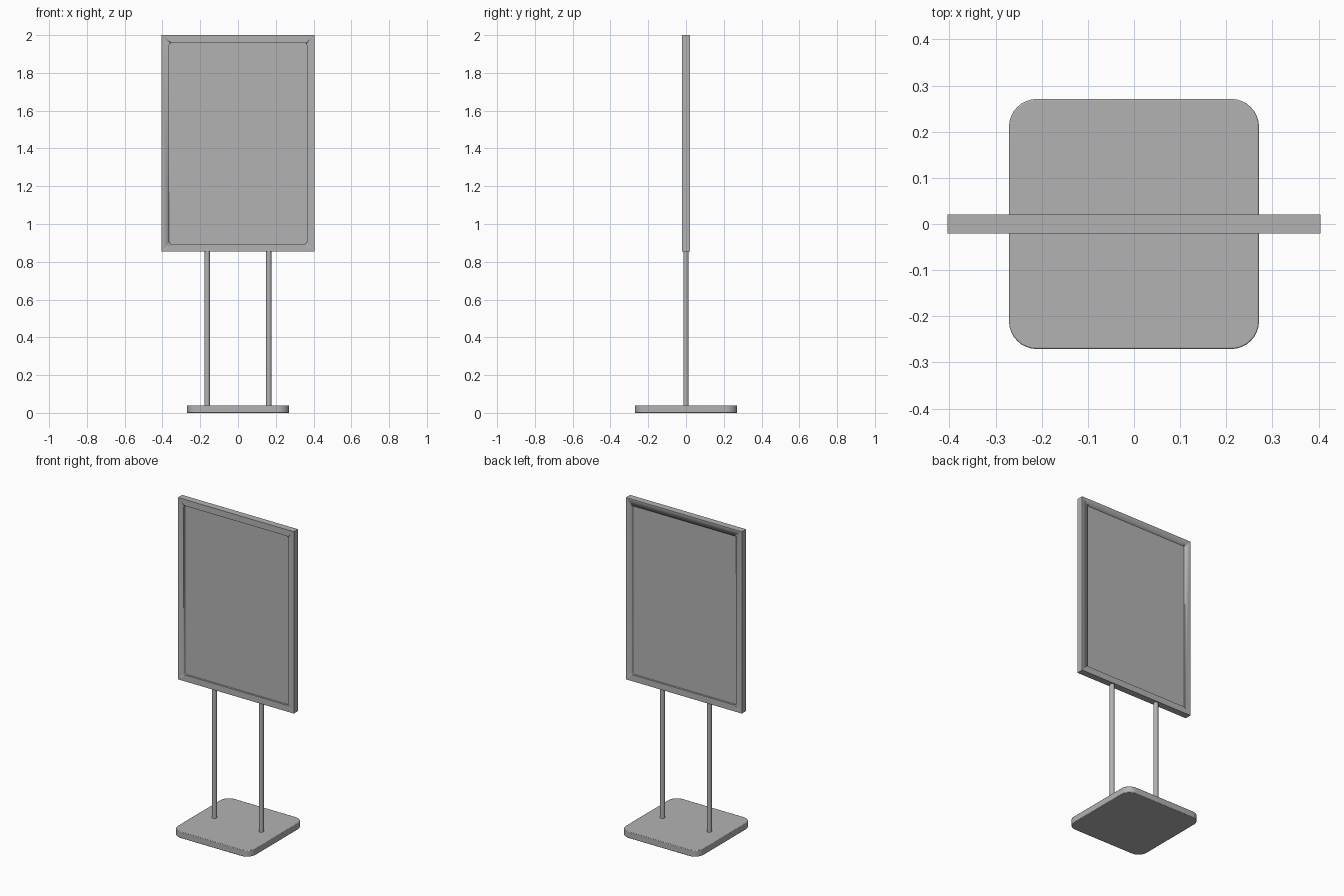
import bpy, bmesh
from math import pi, sin, cos
from mathutils import Matrix

cube = bpy.data.objects.get("Cube")
if cube:
    bpy.data.objects.remove(cube)

grey = bpy.data.materials.new("light grey")
grey.use_nodes = True
grey.diffuse_color = (0.45, 0.45, 0.45, 1)
grey.node_tree.nodes["Principled BSDF"].inputs["Base Color"].default_value = (0.45, 0.45, 0.45, 1)


def rounded_rect(w, h, r, n=8):
    """Outline of a rectangle with half sizes w, h and corner radius r."""
    pts = []
    for q, (sx, sy) in enumerate([(1, 1), (-1, 1), (-1, -1), (1, -1)]):
        for i in range(n + 1):
            a = (q + i / n) * pi / 2
            pts.append((sx * (w - r) + r * cos(a), sy * (h - r) + r * sin(a)))
    return pts


def finish(name, bm):
    bmesh.ops.recalc_face_normals(bm, faces=bm.faces)
    mesh = bpy.data.meshes.new(name)
    bm.to_mesh(mesh)
    bm.free()
    mesh.materials.append(grey)
    ob = bpy.data.objects.new(name, mesh)
    bpy.context.collection.objects.link(ob)
    bpy.ops.object.select_all(action="DESELECT")
    ob.select_set(True)
    bpy.context.view_layer.objects.active = ob
    bpy.ops.object.shade_smooth_by_angle(angle=pi / 6)
    return ob


def slab(name, w, h, r, depth, matrix):
    """Rounded plate, extruded along its local z from 0 to depth."""
    bm = bmesh.new()
    face = bm.faces.new([bm.verts.new((x, y, 0)) for x, y in rounded_rect(w, h, r)])
    top = bmesh.ops.extrude_face_region(bm, geom=[face])["geom"]
    verts = [v for v in top if isinstance(v, bmesh.types.BMVert)]
    bmesh.ops.translate(bm, verts=verts, vec=(0, 0, depth))
    bmesh.ops.transform(bm, matrix=matrix, verts=bm.verts)
    return finish(name, bm)


def upright(depth):
    """Stand a plate up in the sign's plane, centred on y = 0."""
    return Matrix.Translation((0, depth / 2, 1.427)) @ Matrix.Rotation(pi / 2, 4, "X")


# Base plate
base = slab("base_plate", 0.271, 0.271, 0.06, 0.04, Matrix())
bevel = base.modifiers.new("soft_edge", "BEVEL")
bevel.width = 0.003
bevel.segments = 2

# Posts
for side, x in (("left", 0.163), ("right", -0.163)):
    bm = bmesh.new()
    bmesh.ops.create_cone(bm, cap_ends=True, segments=32, radius1=0.0145, radius2=0.0145,
                          depth=0.83, matrix=Matrix.Translation((x, 0, 0.445)))
    finish(side + "_post", bm)

# Sign frame with a rounded opening
bm = bmesh.new()
bmesh.ops.create_cube(bm, size=1, matrix=Matrix.Translation((0, 0, 1.427))
                      @ Matrix.Diagonal((0.808, 0.042, 1.146, 1)))
frame = finish("sign_frame", bm)
cutter = slab("opening_cutter", 0.364, 0.533, 0.012, 0.2, upright(0.2))
cutter.hide_render = True
cutter.hide_set(True)
cut = frame.modifiers.new("opening", "BOOLEAN")
cut.object = cutter
cut.operation = "DIFFERENCE"
cut.solver = "EXACT"

# Sign panel set back inside the frame
slab("sign_panel", 0.366, 0.535, 0.012, 0.018, upright(0.018))
